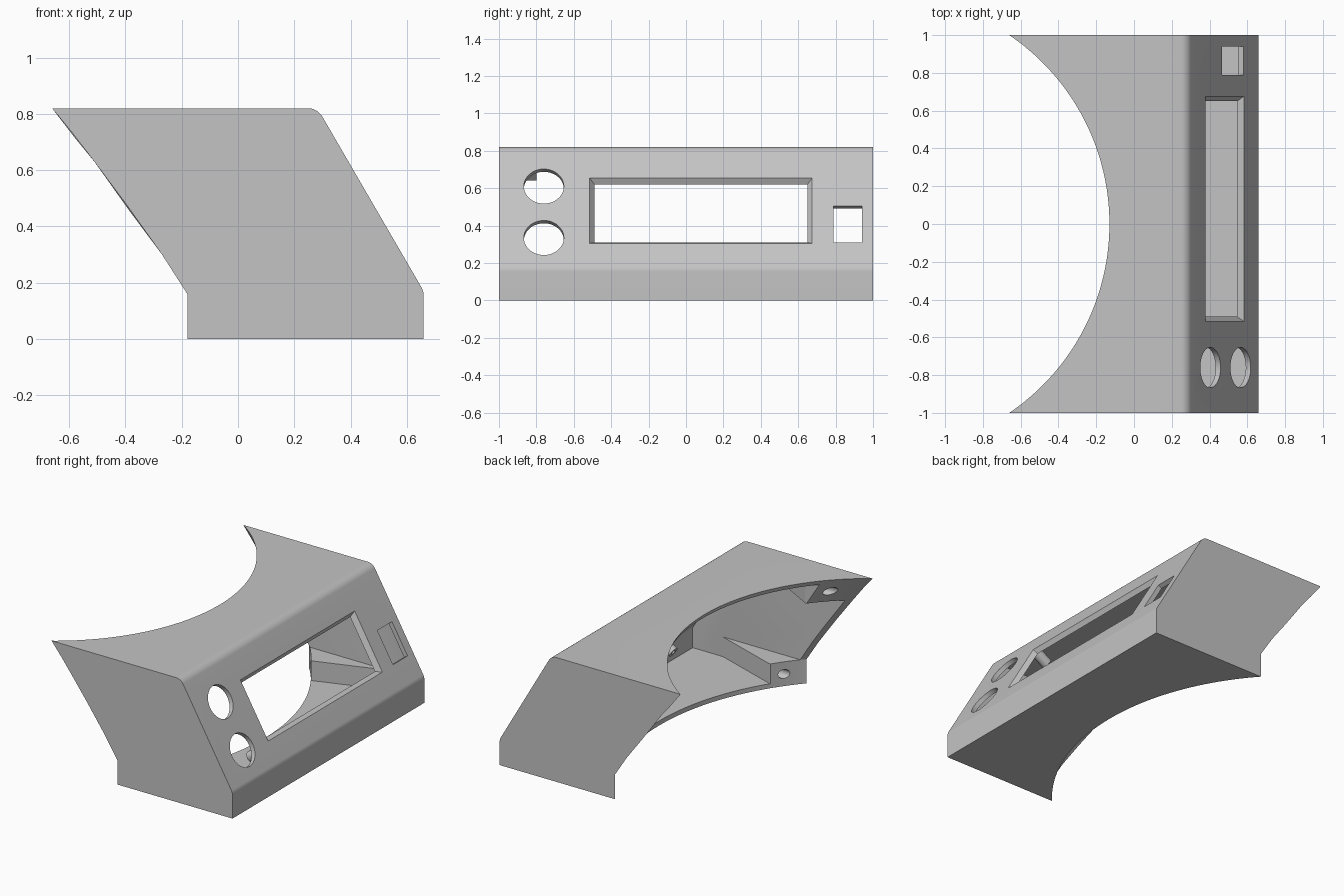
import bpy, bmesh, math
from mathutils import Vector, Matrix

if "Cube" in bpy.data.objects:
    bpy.data.objects.remove(bpy.data.objects["Cube"], do_unlink=True)

grey = bpy.data.materials.new("plain_grey")
grey.use_nodes = True
grey.diffuse_color = (0.55, 0.55, 0.55, 1)
grey.node_tree.nodes["Principled BSDF"].inputs["Base Color"].default_value = (0.55, 0.55, 0.55, 1)

WALL = 0.03


def loft(name, rings):
    """Closed solid through rings of equal length."""
    bm = bmesh.new()
    rows = [[bm.verts.new(p) for p in ring] for ring in rings]
    n = len(rows[0])
    for a, b in zip(rows, rows[1:]):
        for i in range(n):
            j = (i + 1) % n
            bm.faces.new((a[i], a[j], b[j], b[i]))
    bm.faces.new(rows[0])
    bm.faces.new(rows[-1])
    bmesh.ops.recalc_face_normals(bm, faces=bm.faces)
    mesh = bpy.data.meshes.new(name)
    bm.to_mesh(mesh)
    bm.free()
    mesh.materials.append(grey)
    ob = bpy.data.objects.new(name, mesh)
    bpy.context.collection.objects.link(ob)
    return ob


def combine(target, tool, operation):
    """Apply a boolean and remove the tool."""
    tool.hide_render = True
    mod = target.modifiers.new("bool", "BOOLEAN")
    mod.operation = operation
    mod.solver = "EXACT"
    mod.object = tool
    bpy.context.view_layer.objects.active = target
    bpy.ops.object.modifier_apply(modifier=mod.name)
    bpy.data.objects.remove(tool, do_unlink=True)


def side_prism(name, profile, half):
    return loft(name, [[(x, y, z) for x, z in profile] for y in (-half, half)])


def upright_prism(name, plan, low, high):
    return loft(name, [[(x, y, z) for x, y in plan] for z in (low, high)])


def circle(radius, steps=32):
    return [(radius * math.cos(2 * math.pi * i / steps),
             radius * math.sin(2 * math.pi * i / steps)) for i in range(steps)]


def rect(w, h):
    return [(-w, -h), (w, -h), (w, h), (-w, h)]


def fillet(corner, before, after, radius, steps=8):
    """Points of a rounded corner."""
    c, a, b = Vector(corner), Vector(before), Vector(after)
    u, v = (a - c).normalized(), (b - c).normalized()
    half = u.angle(v) / 2
    centre = c + (u + v).normalized() * radius / math.sin(half)
    start = c + u * radius / math.tan(half) - centre
    end = c + v * radius / math.tan(half) - centre
    return [tuple(centre + start.lerp(end, i / steps).normalized() * radius)
            for i in range(steps + 1)]


# Sloped front panel frame: local x along the panel, y up it, z outwards
SLOPE = 0.5806
up = Vector((-SLOPE, 0, 1)).normalized()
along = Vector((0, 1, 0))
normal = along.cross(up)


def panel_x(z):
    return 0.66 - (z - 0.17) * SLOPE


def panel_loft(name, y, z, layers):
    origin = Vector((panel_x(z), y, z))
    return loft(name, [[origin + along * a + up * b + normal * depth for a, b in ring]
                       for ring, depth in layers])


# Outer body
top, knee, foot = (panel_x(0.82), 0.82), (0.66, 0.17), (0.66, 0)
body_profile = [(-1, 0), foot] + fillet(knee, foot, top, 0.06) \
    + fillet(top, knee, (-1, 0.82), 0.06) + [(-1, 0.82)]
housing = side_prism("housing", body_profile, 1)

# Hollow interior
shift = WALL * math.hypot(1, SLOPE)
inner_knee = 0.17 + (WALL - shift) / SLOPE
cavity = [(-1.2, WALL), (0.66 - WALL, WALL), (0.66 - WALL, inner_knee),
          (panel_x(0.79) - shift, 0.79), (-1.2, 0.79)]
combine(housing, side_prism("cavity", cavity, 1 - WALL), "DIFFERENCE")

# Corner screw bosses
for s in (-1, 1):
    low_plan = [(-0.6, 0.82), (-0.03, 0.82), (0.41, 0.97), (0.41, 0.985), (-0.6, 0.985)]
    high_plan = [(-0.9, 0.8), (-0.31, 0.8), (0, 0.97), (0, 0.985), (-0.9, 0.985)]
    for plan, low, high in ((low_plan, 0.015, 0.16), (high_plan, 0.64, 0.805)):
        boss = upright_prism("boss", [(x, s * y) for x, y in plan], low, high)
        combine(housing, boss, "UNION")

# Concave back: arcs of changing depth, vertical near the bottom
rings = []
for z, edge, mid in ((-0.1, -0.18, 0.2), (0.16, -0.18, 0.2), (0.3, -0.27, 0.13),
                     (0.63, -0.51, -0.035), (0.82, -0.66, -0.13), (0.9, -0.725, -0.17)):
    sag = mid - edge
    radius = (1 + sag * sag) / (2 * sag)
    ys = [-1.1 + 2.2 * i / 56 for i in range(57)]
    ring = [(mid - radius + math.sqrt(radius ** 2 - y * y), y, z) for y in ys]
    rings.append(ring + [(-2, 1.1, z), (-2, -1.1, z)])
combine(housing, loft("back_cutter", rings), "DIFFERENCE")

# Screw holes in the bosses
for s in (-1, 1):
    for y, z, x0, x1 in ((0.89, 0.08, -0.5, 0.06), (0.875, 0.725, -0.9, -0.3)):
        hole = loft("screw_hole", [[(x, s * y + a, z + b) for a, b in circle(0.03, 20)]
                                   for x in (x0, x1)])
        combine(housing, hole, "DIFFERENCE")

# Panel openings: bevelled display window, two round holes, switch slot
combine(housing, panel_loft("window", 0.08, 0.48,
        [(rect(0.62, 0.224), 0.03), (rect(0.545, 0.158), -0.06)]), "DIFFERENCE")
for z in (0.61, 0.335):
    combine(housing, panel_loft("round_hole", -0.76, z,
            [(circle(0.107, 40), 0.05), (circle(0.107, 40), -0.08)]), "DIFFERENCE")
combine(housing, panel_loft("slot", 0.865, 0.408,
        [(rect(0.076, 0.113), 0.05), (rect(0.076, 0.113), -0.08)]), "DIFFERENCE")

# Display mounting posts behind the panel
parts = [housing]
for side, y in (("right", -0.56), ("left", 0.72)):
    for level, z in (("upper", 0.70), ("lower", 0.265)):
        post = panel_loft(f"display_post_{level}_{side}", y, z,
                          [(circle(0.035, 24), -0.02), (circle(0.035, 24), -0.14)])
        bore = panel_loft("bore", y, z,
                          [(circle(0.016, 24), -0.06), (circle(0.016, 24), -0.2)])
        combine(post, bore, "DIFFERENCE")
        parts.append(post)

# Smooth curves, crisp edges
for ob in parts:
    bpy.ops.object.select_all(action="DESELECT")
    ob.select_set(True)
    bpy.context.view_layer.objects.active = ob
    bpy.ops.object.shade_smooth_by_angle(angle=math.radians(20))
